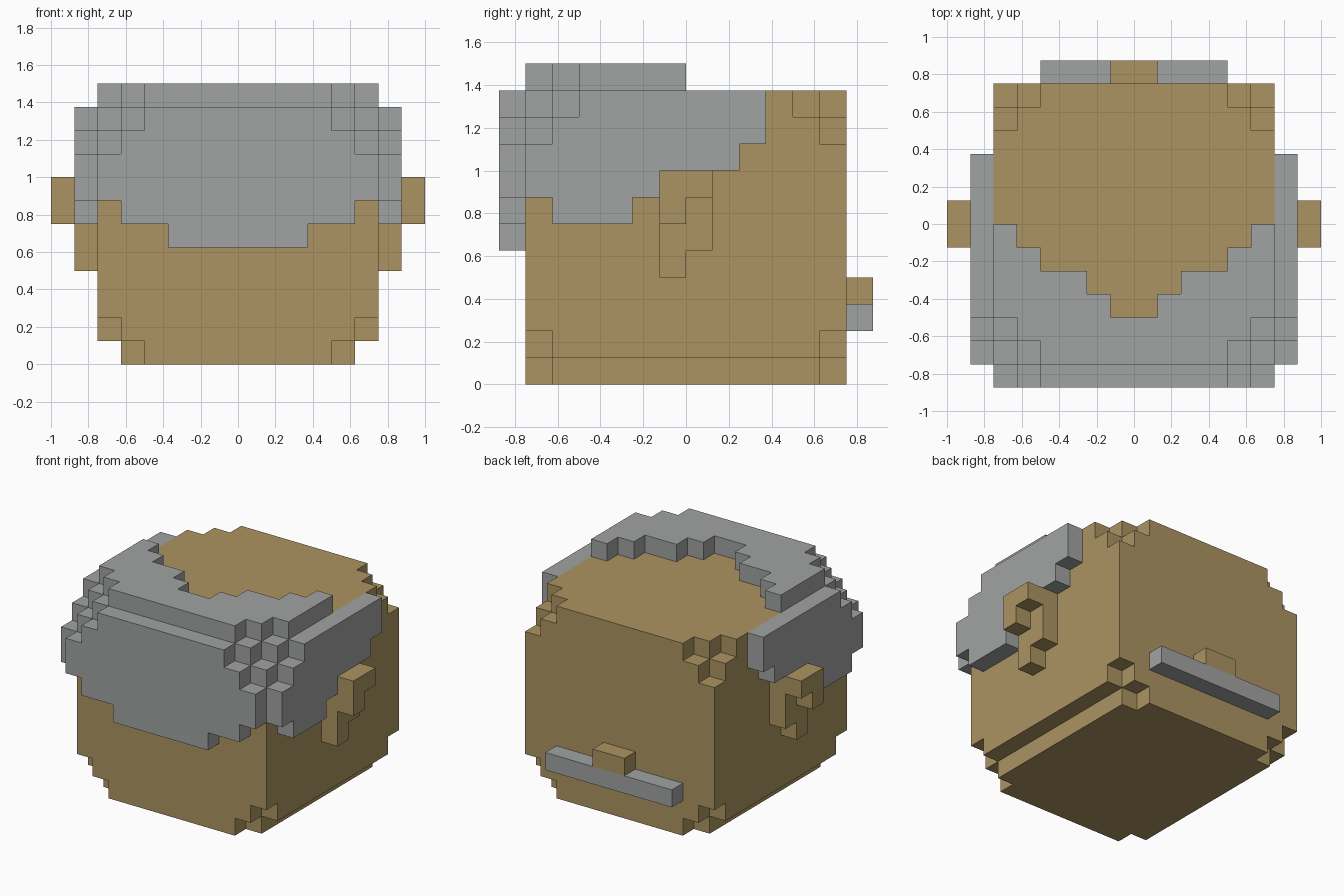
import bpy, bmesh

if "Cube" in bpy.data.objects:
    bpy.data.objects.remove(bpy.data.objects["Cube"])

U = 0.125  # edge length of one block


def material(name, rgb):
    m = bpy.data.materials.new(name)
    m.diffuse_color = (*rgb, 1)
    m.use_nodes = True
    m.node_tree.nodes["Principled BSDF"].inputs["Base Color"].default_value = m.diffuse_color
    return m


SKIN = material("tan", (0.413, 0.296, 0.122))
GREY = material("grey", (0.357, 0.366, 0.361))


def box(x0, x1, y0, y1, z0, z1):
    return {(x, y, z) for x in range(x0, x1) for y in range(y0, y1) for z in range(z0, z1)}


def mirrored(cells):
    return cells | {(-1 - x, y, z) for x, y, z in cells}


def edge(v):
    """Number of blocks from the nearest side of the 12-block wide head."""
    return 5 - v if v >= 0 else v + 6


# Head: a block with stepped corners and notched lower side edges
head = set()
for x, y, z in box(-6, 6, -6, 6, 0, 11):
    a, b = edge(x), edge(y)
    notch = z == 0 and a == 0
    if a + b + min(z, 10 - z) > 1 and not notch:
        head.add((x, y, z))

# Hair, right half: top cap with a stepped rear edge
hair = set()
for x, back in enumerate((-4, -3, -2, -2, -1, 0)):
    hair |= {(x, y, 11) for y in range(-6, back) if edge(x) + edge(y) > 1}
# fringe
for x, low in enumerate((5, 5, 5, 6, 6, 7)):
    hair |= {(x, -7, z) for z in range(low, 11) if edge(x) + 10 - z > 1}
# side panel
for y, low in zip(range(-6, 3), (7, 6, 6, 6, 7, 8, 8, 8, 9)):
    hair |= {(6, y, z) for z in range(low, 11) if edge(y) + 10 - z > 1}
# stepped front corner
hair |= {(4, -6, 10), (5, -5, 10), (5, -6, 9)}
hair = mirrored(hair)

# Ears: inner blocks against the head and a raised outer rim
ear = box(6, 7, -1, 0, 4, 8) | box(6, 7, 0, 1, 5, 8)
ear |= box(7, 8, -1, 0, 6, 8) | box(7, 8, 0, 1, 7, 8)
ear_left = mirrored(ear) - ear

# Bar low on the back with a small bump on top
bar = box(-4, 4, 6, 7, 2, 3)
bump = box(-1, 1, 6, 7, 3, 4)

parts = [("head", head, SKIN), ("hair", hair, GREY), ("ear_right", ear, SKIN),
         ("ear_left", ear_left, SKIN), ("back_bar", bar, GREY), ("back_bump", bump, SKIN)]
solid = set().union(*(cells for _, cells, _ in parts))


def build(name, cells, mat):
    """Outer skin of a set of blocks, with flat areas merged."""
    bm = bmesh.new()
    verts = {}

    def vert(p):
        if p not in verts:
            verts[p] = bm.verts.new([c * U for c in p])
        return verts[p]

    for cell in sorted(cells):
        for axis in range(3):
            for side in (0, 1):
                beside = list(cell)
                beside[axis] += 2 * side - 1
                if tuple(beside) in solid:
                    continue
                corners = []
                for i, j in ((0, 0), (1, 0), (1, 1), (0, 1)):
                    p = list(cell)
                    p[axis] += side
                    p[(axis + 1) % 3] += i
                    p[(axis + 2) % 3] += j
                    corners.append(vert(tuple(p)))
                bm.faces.new(corners if side else corners[::-1])
    bmesh.ops.dissolve_limit(bm, angle_limit=0.01, verts=bm.verts[:], edges=bm.edges[:])
    mesh = bpy.data.meshes.new(name)
    bm.to_mesh(mesh)
    bm.free()
    mesh.materials.append(mat)
    bpy.context.collection.objects.link(bpy.data.objects.new(name, mesh))


for part in parts:
    build(*part)
